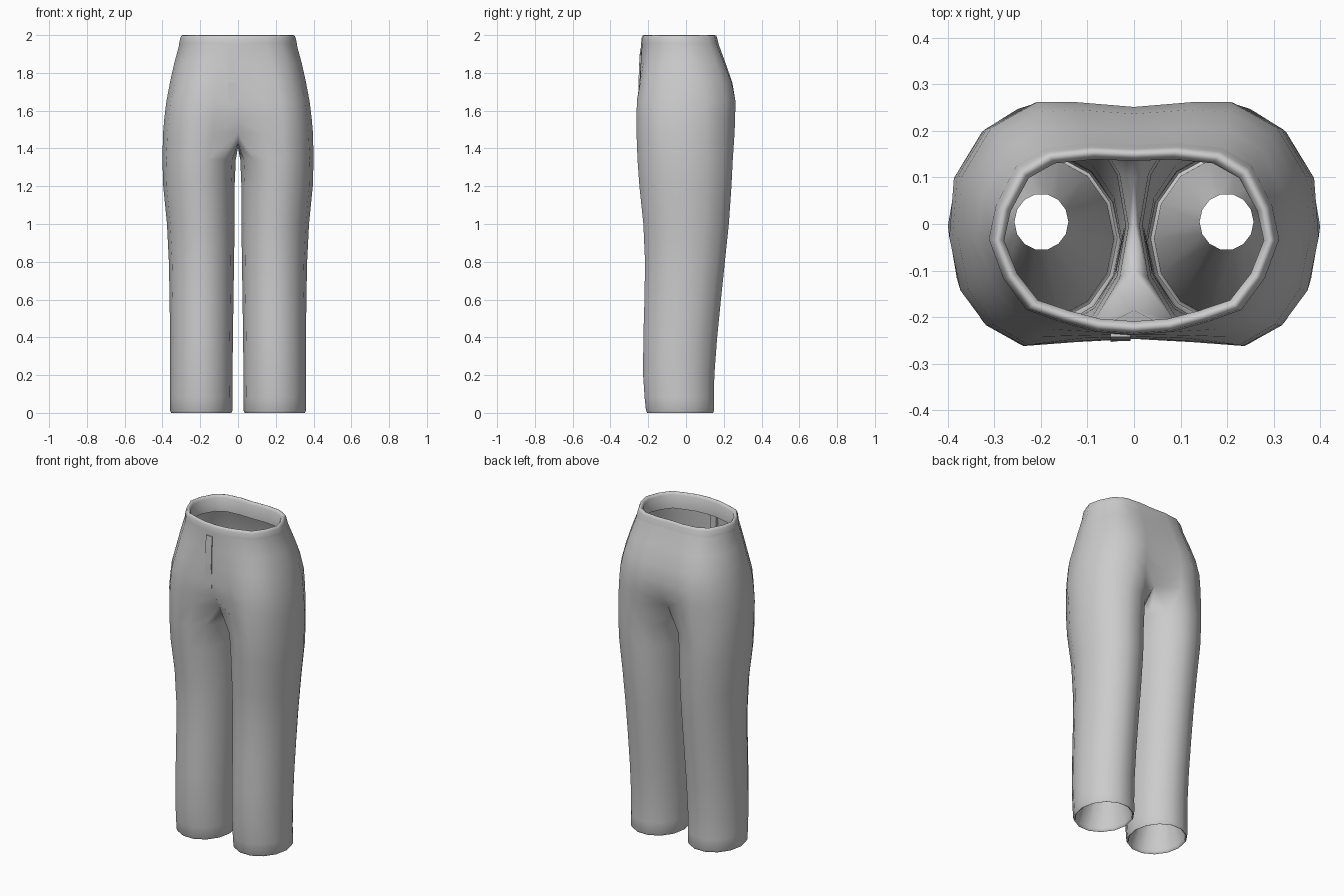
import bpy, bmesh, math

if "Cube" in bpy.data.objects:
    bpy.data.objects.remove(bpy.data.objects["Cube"])

cloth = bpy.data.materials.new("grey cloth")
cloth.diffuse_color = (0.6, 0.6, 0.6, 1)
cloth.use_nodes = True
cloth.node_tree.nodes["Principled BSDF"].inputs["Base Color"].default_value = cloth.diffuse_color

# Half outlines from front centre to back centre, at hip and at waist
HIP_X = [0, .33, .6, .8, .94, 1, .975, .81, .55, .33, 0]
HIP_Y = [-.95, -.97, -1, -.83, -.54, -.1, .39, .79, 1, 1, .96]
WAIST_X = [0, .26, .5, .74, .9, 1, .95, .81, .61, .3, 0]
WAIST_Y = [-1, -.97, -.87, -.74, -.41, 0, .36, .77, .95, 1, .98]

# z, half width, front y, back y
TORSO = [(1.985, .305, -.235, .165), (1.955, .312, -.238, .172), (1.945, .312, -.238, .175),
         (1.85, .338, -.246, .21), (1.75, .36, -.253, .245), (1.65, .379, -.26, .262),
         (1.56, .39, -.262, .26), (1.48, .397, -.262, .257)]
# z, inner x, outer x, front y, back y
LEG = [(1.34, .012, .4, -.258, .249), (1.2, .018, .396, -.248, .242), (1.0, .018, .376, -.227, .228),
       (.8, .021, .366, -.218, .207), (.6, .024, .362, -.221, .186), (.4, .027, .36, -.227, .166),
       (.2, .029, .36, -.228, .151), (.08, .03, .36, -.22, .149), (.012, .03, .36, -.213, .15)]


def torso_row(z, w, f, b):
    t = min(1, max(0, (z - 1.65) / .3))
    yc, h = (f + b) / 2, (b - f) / 2
    mix = lambda p, q: p + (q - p) * t
    return [(w * mix(HIP_X[j], WAIST_X[j]), yc + h * mix(HIP_Y[j], WAIST_Y[j]), z) for j in range(11)]


def leg_row(z, xi, xo, f, b, inset=0):
    cx, cy = (xi + xo) / 2, (f + b) / 2
    rx, ry = (xo - xi) / 2 - inset, (b - f) / 2 * 1.02 - inset
    ang = [math.tau * (j - 5) / 14 for j in range(14)]
    return [(cx + rx * math.cos(a), cy + ry * math.sin(a), z) for a in ang]


def make(name, bm):
    bmesh.ops.recalc_face_normals(bm, faces=bm.faces[:])
    me = bpy.data.meshes.new(name)
    bm.to_mesh(me)
    bm.free()
    me.materials.append(cloth)
    ob = bpy.data.objects.new(name, me)
    bpy.context.collection.objects.link(ob)
    return ob


# Trousers: one half, mirrored
bm = bmesh.new()
add = lambda row: [bm.verts.new(p) for p in row]


def bridge(a, b, closed):
    n = len(a)
    for j in range(n if closed else n - 1):
        k = (j + 1) % n
        bm.faces.new((a[j], a[k], b[k], b[j]))


# Rolled waistband, from the inside over the top
rim = []
for z, d in [(1.90, .026), (1.985, .026), (1.997, .018), (2.0, .012), (1.997, .005)]:
    rim.append([(x * (1 - d / .305), -.035 + (y + .035) * (1 - d / .2), z)
                for x, y, _ in torso_row(1.985, .305, -.235, .165)])
rows = rim + [torso_row(*r) for r in TORSO]

# Centre line dips inwards towards the crotch
for r, yf, yb in [(-2, -.238, .236), (-1, -.185, .18)]:
    rows[r][0] = (0, yf, rows[r][0][2])
    rows[r][10] = (0, yb, rows[r][10][2])
rings = [add(r) for r in rows]
for a, b in zip(rings, rings[1:]):
    bridge(a, b, False)

# Crotch strip closes the torso row into a leg loop
loop = rings[-1] + add([(0, .1, 1.425), (0, 0, 1.405), (0, -.1, 1.425)])
for spec in LEG:
    nxt = add(leg_row(*spec))
    bridge(loop, nxt, True)
    loop = nxt

# Rolled hem, then a lining that narrows upwards inside the leg
for z, d in [(0, .006), (.003, .012), (.02, .013)]:
    nxt = add(leg_row(z, .03, .36, -.213, .15, d))
    bridge(loop, nxt, True)
    loop = nxt
nxt = add(leg_row(.4, .141, .257, -.055, .064))
bridge(loop, nxt, True)

trousers = make("trousers", bm)
mirror = trousers.modifiers.new("mirror", 'MIRROR')
mirror.use_clip = True
mirror.merge_threshold = .0005
bpy.context.view_layer.objects.active = trousers
trousers.select_set(True)
bpy.ops.object.shade_smooth_by_angle(angle=math.radians(60))


# Fly placket following the front surface, with a pointed lower end
def front_y(z):
    pts = [(1.56, -.238), (1.65, -.25), (1.75, -.2475), (1.85, -.244), (1.945, -.238)]
    for (z0, y0), (z1, y1) in zip(pts, pts[1:]):
        if z <= z1:
            return y0 + (y1 - y0) * (z - z0) / (z1 - z0)
    return pts[-1][1]


bm = bmesh.new()
prev = None
for zl, zr in [(1.93, 1.93), (1.85, 1.85), (1.75, 1.75), (1.655, 1.61)]:
    ring = add([(-.05, front_y(zl) - .004, zl), (-.008, front_y(zr) - .004, zr),
                (-.008, front_y(zr) + .02, zr), (-.05, front_y(zl) + .02, zl)])
    if prev:
        bridge(prev, ring, True)
    else:
        bm.faces.new(ring)
    prev = ring
bm.faces.new(prev)
make("fly_placket", bm)
